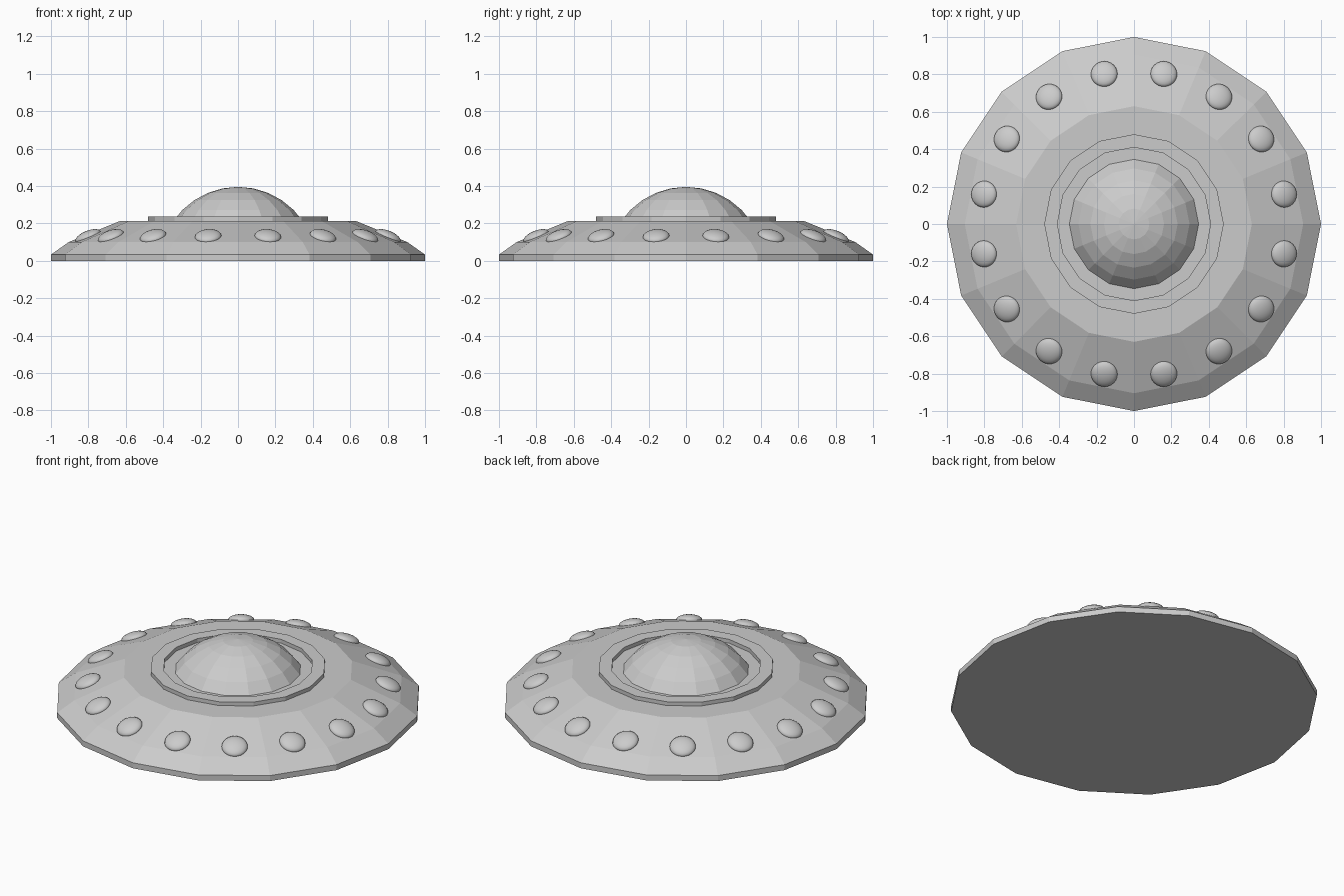
import bpy, bmesh, math
from mathutils import Matrix

if "Cube" in bpy.data.objects:
    bpy.data.objects.remove(bpy.data.objects["Cube"])

SIDES = 16


def lathe(name, profile, closed=False):
    """Spin a (radius, z) profile around z into a 16-sided solid."""
    bm = bmesh.new()
    rings = []
    for r, z in profile:
        if r == 0:
            rings.append([bm.verts.new((0, 0, z))] * SIDES)
        else:
            rings.append([bm.verts.new((r * math.cos(2 * math.pi * i / SIDES),
                                        r * math.sin(2 * math.pi * i / SIDES), z))
                          for i in range(SIDES)])
    pairs = list(zip(rings, rings[1:]))
    if closed:
        pairs.append((rings[-1], rings[0]))
    for a, b in pairs:
        for i in range(SIDES):
            j = (i + 1) % SIDES
            bm.faces.new(dict.fromkeys((a[i], a[j], b[j], b[i])))
    if not closed:
        for ring in (rings[0], rings[-1]):
            if len(set(ring)) > 1:
                bm.faces.new(ring)
    bmesh.ops.recalc_face_normals(bm, faces=bm.faces)
    return finish(name, bm)


def finish(name, bm):
    mesh = bpy.data.meshes.new(name)
    bm.to_mesh(mesh)
    bm.free()
    obj = bpy.data.objects.new(name, mesh)
    bpy.context.collection.objects.link(obj)
    return obj


# Faceted saucer hull with flat underside and deck
lathe("hull", [(1, 0), (1, 0.033), (0.905, 0.10), (0.63, 0.213)])

# Raised collar around the dome
lathe("collar", [(0.48, 0.205), (0.48, 0.236), (0.41, 0.236), (0.41, 0.205)], closed=True)

# Dome: cap of a 16-sided sphere
R, cz = 0.42, -0.025
lathe("dome", [(R * math.sin(math.pi * k / 16) if k else 0,
                cz + R * math.cos(math.pi * k / 16)) for k in range(5, -1, -1)])

# Rim lights: smooth flattened spheres lying on the sloped panels
tilt = math.atan2(0.113, 0.27)
for k in range(SIDES):
    angle = 2 * math.pi * (k + 0.5) / SIDES
    bm = bmesh.new()
    bmesh.ops.create_uvsphere(bm, u_segments=24, v_segments=12, radius=1)
    bm.transform(Matrix.Diagonal((0.073, 0.071, 0.03, 1)))
    for f in bm.faces:
        f.smooth = True
    light = finish(f"rim_light_{k + 1}", bm)
    light.matrix_world = (Matrix.Rotation(angle, 4, 'Z')
                          @ Matrix.Translation((0.818, 0, 0.13))
                          @ Matrix.Rotation(tilt, 4, 'Y'))
